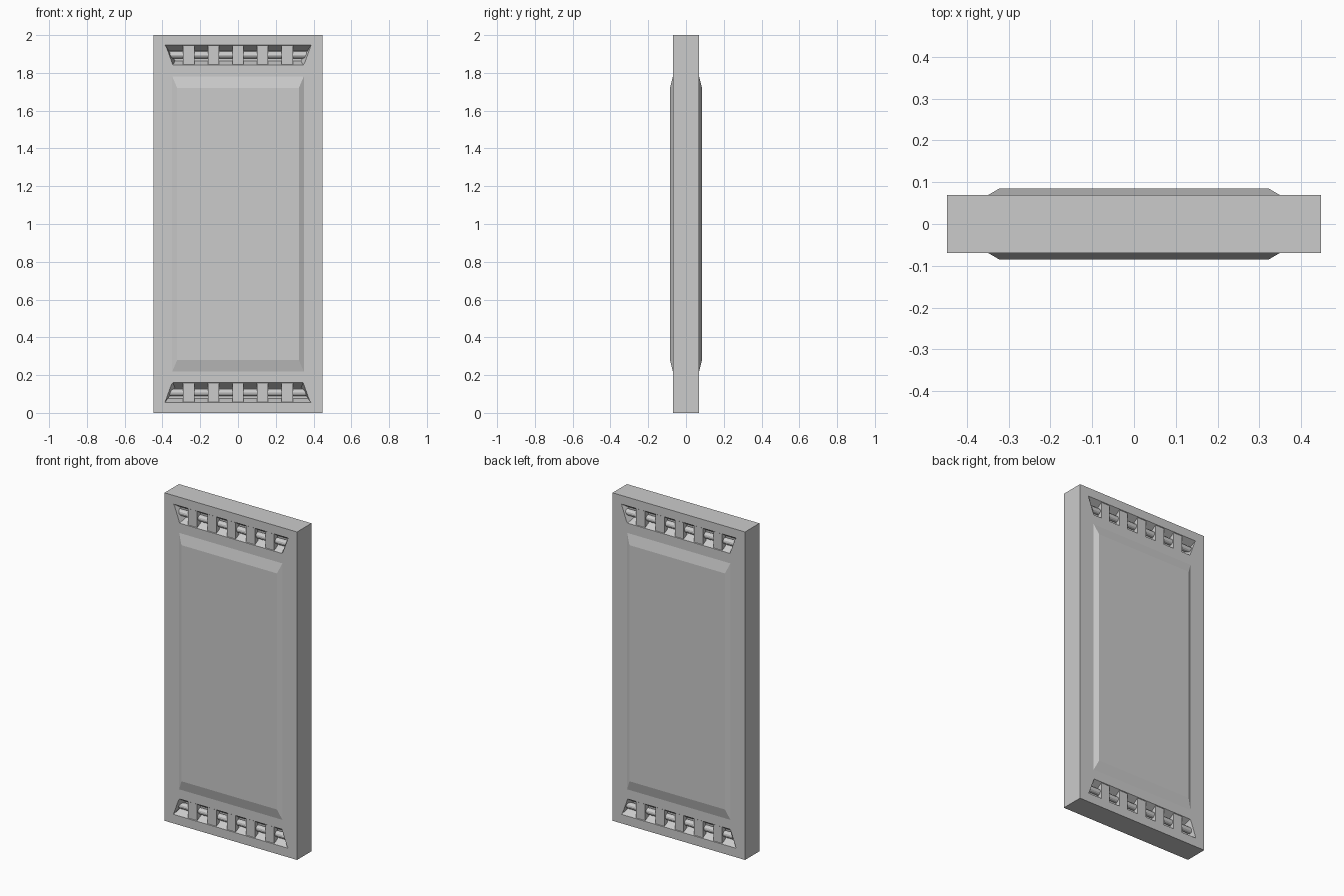
import bpy, bmesh, math

if "Cube" in bpy.data.objects:
    bpy.data.objects.remove(bpy.data.objects["Cube"])

W, H, D = 0.447, 2.0, 0.0695   # half width, height, half thickness

mat = bpy.data.materials.new("plain grey")
mat.diffuse_color = (0.6, 0.6, 0.6, 1)
mat.use_nodes = True
mat.node_tree.nodes["Principled BSDF"].inputs["Base Color"].default_value = mat.diffuse_color


def finish(name, bm):
    bmesh.ops.recalc_face_normals(bm, faces=bm.faces)
    me = bpy.data.meshes.new(name)
    bm.to_mesh(me)
    bm.free()
    ob = bpy.data.objects.new(name, me)
    bpy.context.collection.objects.link(ob)
    me.materials.append(mat)
    return ob


def loft(name, a, ya, b, yb):
    """Solid between two x/z outlines lying at depths ya and yb."""
    bm = bmesh.new()
    va = [bm.verts.new((x, ya, z)) for x, z in a]
    vb = [bm.verts.new((x, yb, z)) for x, z in b]
    bm.faces.new(va)
    bm.faces.new(vb)
    for i in range(len(a)):
        j = (i + 1) % len(a)
        bm.faces.new((va[i], va[j], vb[j], vb[i]))
    return finish(name, bm)


def trap(bottom, top, z0, z1):
    return [(-bottom, z0), (bottom, z0), (top, z1), (-top, z1)]


# door slab
slab = loft("door_slab", trap(W, W, 0, H), -D, trap(W, W, 0, H), D)

# (label, half width at bottom, half width at top, z bottom, z top)
vents = [("upper", 0.345, 0.387, 1.842, 1.947),
         ("lower", 0.387, 0.345, 0.055, 0.160)]

for face, s in (("front", -1), ("back", 1)):
    # raised bevelled panel
    loft(face + "_raised_panel", trap(0.352, 0.352, 0.21, 1.79), s * (D - 0.002),
         trap(0.322, 0.322, 0.28, 1.72), s * 0.085)

    for label, wb, wt, z0, z1 in vents:
        # tapered recess cut into the slab
        k, depth = 0.2, 0.045
        t0, t1 = z0 + 0.022, z1 - 0.03
        outer = trap(wb + (wb - wt) * k, wt + (wt - wb) * k,
                     z0 - (z1 - z0) * k, z1 + (z1 - z0) * k)
        outer = trap(wb, wt, z0, z1)
        inner = trap(wb - 0.012, wt - 0.012, t0, t1)
        # extend the taper past the surface so the cut is clean
        e = 0.01
        over = [(o[0] + (o[0] - i[0]) * e / depth, o[1] + (o[1] - i[1]) * e / depth)
                for o, i in zip(outer, inner)]
        cutter = loft("vent_cutter", over, s * (D + e), inner, s * (D - depth))
        cutter.hide_render = True
        mod = slab.modifiers.new("vent", 'BOOLEAN')
        mod.operation, mod.solver, mod.object = 'DIFFERENCE', 'EXACT', cutter
        bpy.context.view_layer.objects.active = slab
        bpy.ops.object.modifier_apply(modifier=mod.name)
        bpy.data.objects.remove(cutter)

        # horizontal rod behind the bars
        zc = (z0 + z1) / 2
        ring = [(0.018 * math.cos(a), 0.018 * math.sin(a))
                for a in (i * math.tau / 12 for i in range(12))]
        bm = bmesh.new()
        yr = s * (D - 0.03)
        ends = [[bm.verts.new((x, yr + p, zc + q)) for p, q in ring]
                for x in (-0.37, 0.37)]
        for end in ends:
            bm.faces.new(end)
        for i in range(12):
            j = (i + 1) % 12
            bm.faces.new((ends[0][i], ends[0][j], ends[1][j], ends[1][i]))
        finish(f"{face}_{label}_vent_rod", bm)

        # five upright bars
        for n in range(-2, 3):
            x = n * 0.13
            box = [(x - 0.03, z0 - 0.004), (x + 0.03, z0 - 0.004),
                   (x + 0.03, z1 + 0.004), (x - 0.03, z1 + 0.004)]
            loft(f"{face}_{label}_vent_bar_{n + 3}", box, s * (D - 0.004),
                 box, s * (D - 0.035))
